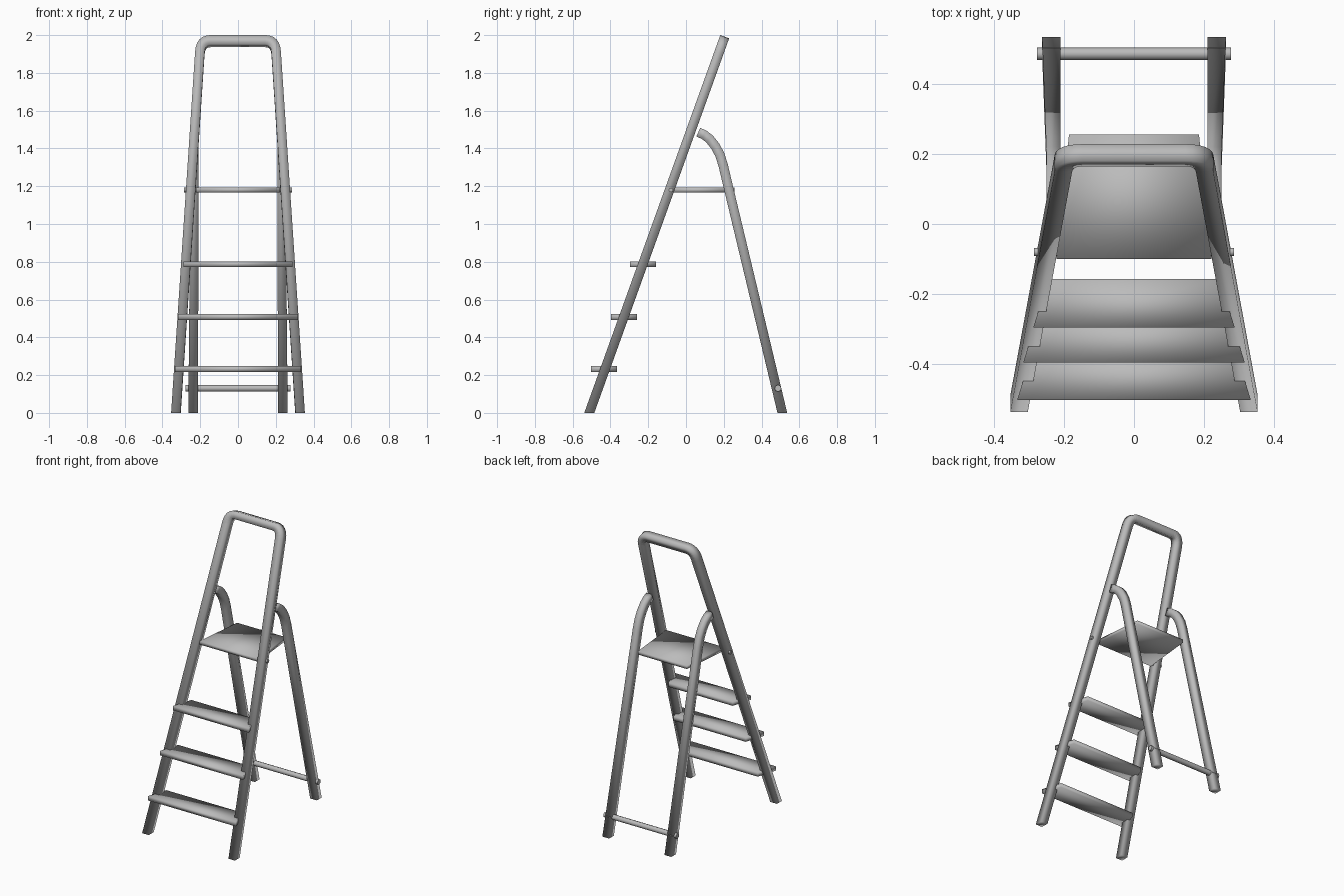
import bpy
import bmesh
from mathutils import Vector

if "Cube" in bpy.data.objects:
    bpy.data.objects.remove(bpy.data.objects["Cube"], do_unlink=True)

metal = bpy.data.materials.new("grey metal")
metal.use_nodes = True
GREY = (0.5, 0.5, 0.5, 1)
metal.diffuse_color = GREY
metal.node_tree.nodes["Principled BSDF"].inputs["Base Color"].default_value = GREY


def finish(name, bm):
    """Turn a bmesh into a smooth shaded grey object."""
    bmesh.ops.recalc_face_normals(bm, faces=bm.faces)
    for face in bm.faces:
        face.smooth = True
    mesh = bpy.data.meshes.new(name)
    bm.to_mesh(mesh)
    bm.free()
    mesh.materials.append(metal)
    obj = bpy.data.objects.new(name, mesh)
    bpy.context.collection.objects.link(obj)
    return obj


def square_tube(name, path, side, widths, depth=0.05):
    """Sweep a square section along a flat path, trimming feet to the floor."""
    path = [Vector(p) for p in path]
    side = Vector(side).normalized()
    bm = bmesh.new()
    rings = []
    for i, p in enumerate(path):
        before = (p - path[i - 1]).normalized() if i else None
        after = (path[i + 1] - p).normalized() if i < len(path) - 1 else None
        before, after = before or after, after or before
        tangent = (before + after).normalized()
        across = tangent.cross(side).normalized() * depth / 2 / tangent.dot(after)
        out = side * widths[i] / 2
        corners = [p + out + across, p - out + across, p - out - across, p + out - across]
        if p.z == 0:
            corners = [c - tangent * (c.z / tangent.z) for c in corners]
        rings.append([bm.verts.new(c) for c in corners])
    for a, b in zip(rings, rings[1:]):
        for k in range(4):
            j = (k + 1) % 4
            bm.faces.new((a[k], a[j], b[j], b[k]))
    bm.faces.new(rings[0])
    bm.faces.new(rings[-1])
    return finish(name, bm)


def board(name, front, back, z, front_half, back_half, thick):
    """A tapered flat board."""
    bm = bmesh.new()
    bmesh.ops.create_cube(bm, size=1)
    for v in bm.verts:
        half = front_half if v.co.y < 0 else back_half
        v.co = (half * 2 * v.co.x, front if v.co.y < 0 else back, z + thick * v.co.z)
    return finish(name, bm)


def rod(name, y, z, half, radius):
    """A round bar running from side to side."""
    bm = bmesh.new()
    bmesh.ops.create_cone(bm, cap_ends=True, segments=8, radius1=radius,
                          radius2=radius, depth=half * 2)
    for v in bm.verts:
        v.co = (v.co.z, y + v.co.x, z + v.co.y)
    obj = finish(name, bm)
    bpy.ops.object.select_all(action="DESELECT")
    obj.select_set(True)
    bpy.context.view_layer.objects.active = obj
    bpy.ops.object.shade_smooth_by_angle(angle=0.9)


# Front frame: one leaning hoop with rounded upper corners
FOOT_Y, LEAN = -0.512, 0.36
start, corner, end = Vector((0.202, 1.905)), Vector((0.198, 1.968)), Vector((0.145, 1.968))
half_path = [Vector((0.3285, 0))]
for i in range(7):
    t = i / 6
    half_path.append(start * (1 - t) ** 2 + corner * 2 * t * (1 - t) + end * t * t)
outline = half_path + [Vector((-p.x, p.y)) for p in reversed(half_path)]
hoop = [(p.x, FOOT_Y + LEAN * p.y, p.y) for p in outline]
square_tube("front_frame", hoop, (0, 1, -LEAN), [0.05] * len(hoop))

# Back legs, curving forward to meet the front frame
profile = [(0.51, 0), (0.223, 1.2), (0.197, 1.31), (0.18, 1.365), (0.155, 1.412),
           (0.125, 1.45), (0.095, 1.473), (0.065, 1.486)]
for label, s in (("left", 1), ("right", -1)):
    path = [(s * (0.237 - 0.005 * z), y, z) for y, z in profile]
    square_tube("back_leg_" + label, path, (1, 0, 0), [0.052 - 0.008 * z for y, z in profile])

# Steps
for i, (front, z, half) in enumerate(((-0.503, 0.232, 0.334), (-0.397, 0.508, 0.317),
                                      (-0.296, 0.787, 0.288))):
    board(f"step_{i + 1}", front, front + 0.138, z, half, half - 0.042, 0.03)

# Top platform with its pivot, and the rear brace
board("platform", -0.1, 0.256, 1.18, 0.222, 0.186, 0.024)
rod("platform_pivot", -0.08, 1.18, 0.286, 0.012)
rod("rear_brace", 0.487, 0.13, 0.277, 0.018)
